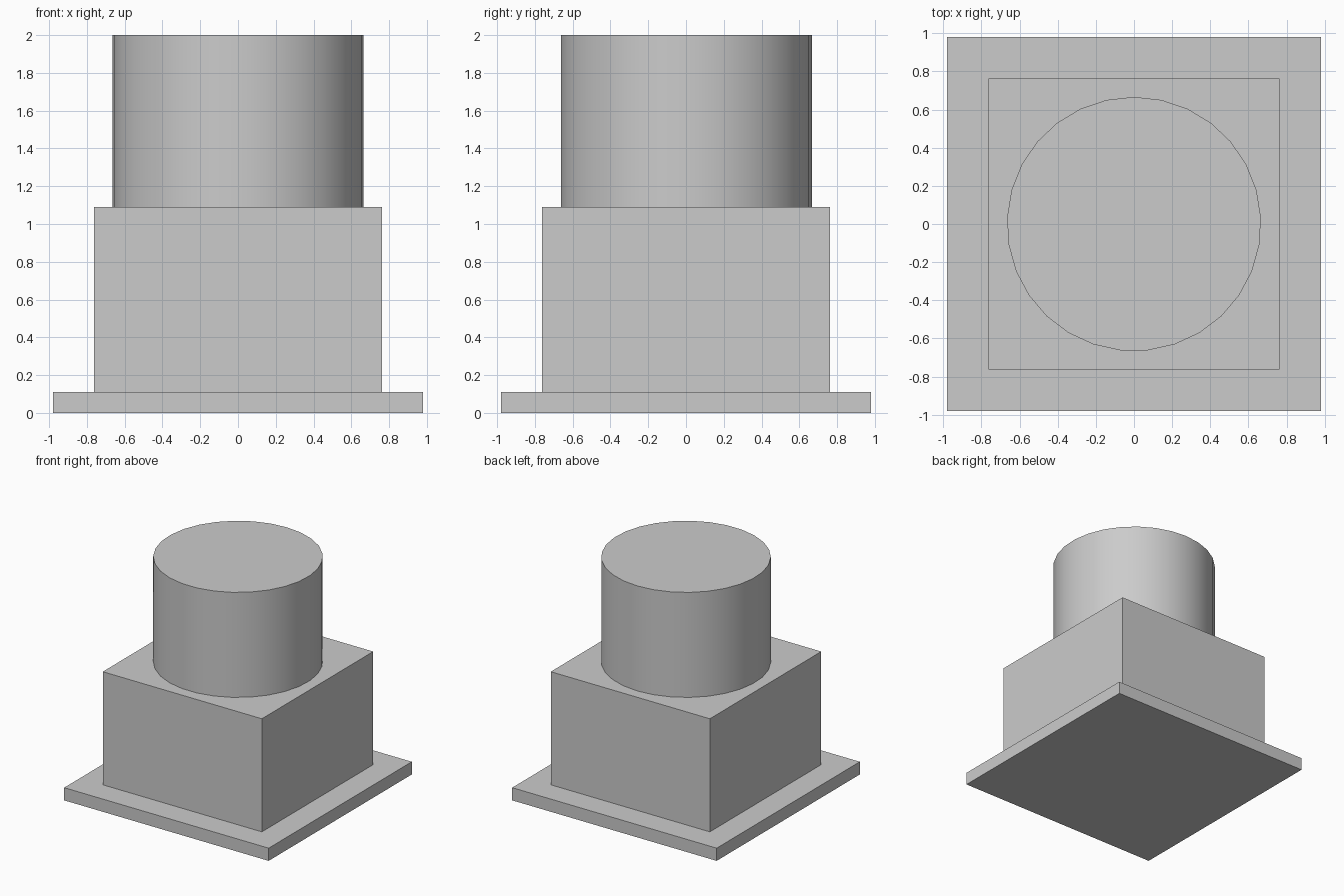
import bpy
import math

default_cube = bpy.data.objects.get("Cube")
if default_cube:
    bpy.data.objects.remove(default_cube, do_unlink=True)

# One plain grey for the whole model
GREY = (0.6, 0.6, 0.6, 1.0)
grey = bpy.data.materials.new("plain_grey")
grey.use_nodes = True
grey.diffuse_color = GREY
grey.node_tree.nodes["Principled BSDF"].inputs["Base Color"].default_value = GREY


def finish(name):
    obj = bpy.context.object
    obj.name = obj.data.name = name
    obj.data.materials.append(grey)
    return obj


def square_block(name, width, bottom, top):
    height = top - bottom
    bpy.ops.mesh.primitive_cube_add(size=1, location=(0, 0, bottom + height / 2))
    bpy.context.object.scale = (width, width, height)
    bpy.ops.object.transform_apply(location=False, rotation=False, scale=True)
    return finish(name)


def round_column(name, radius, bottom, top, sides):
    height = top - bottom
    bpy.ops.mesh.primitive_cylinder_add(
        vertices=sides, radius=radius, depth=height,
        location=(0, 0, bottom + height / 2))
    bpy.ops.object.shade_smooth_by_angle(angle=math.radians(30))
    return finish(name)


# Thin square plate, square body and round column, stacked
BASE_TOP = 0.11
BODY_TOP = 1.09
square_block("base_plate", 1.96, 0, BASE_TOP)
square_block("square_body", 1.525, BASE_TOP, BODY_TOP)
round_column("round_column", 0.666, BODY_TOP, 2.0, 29)
